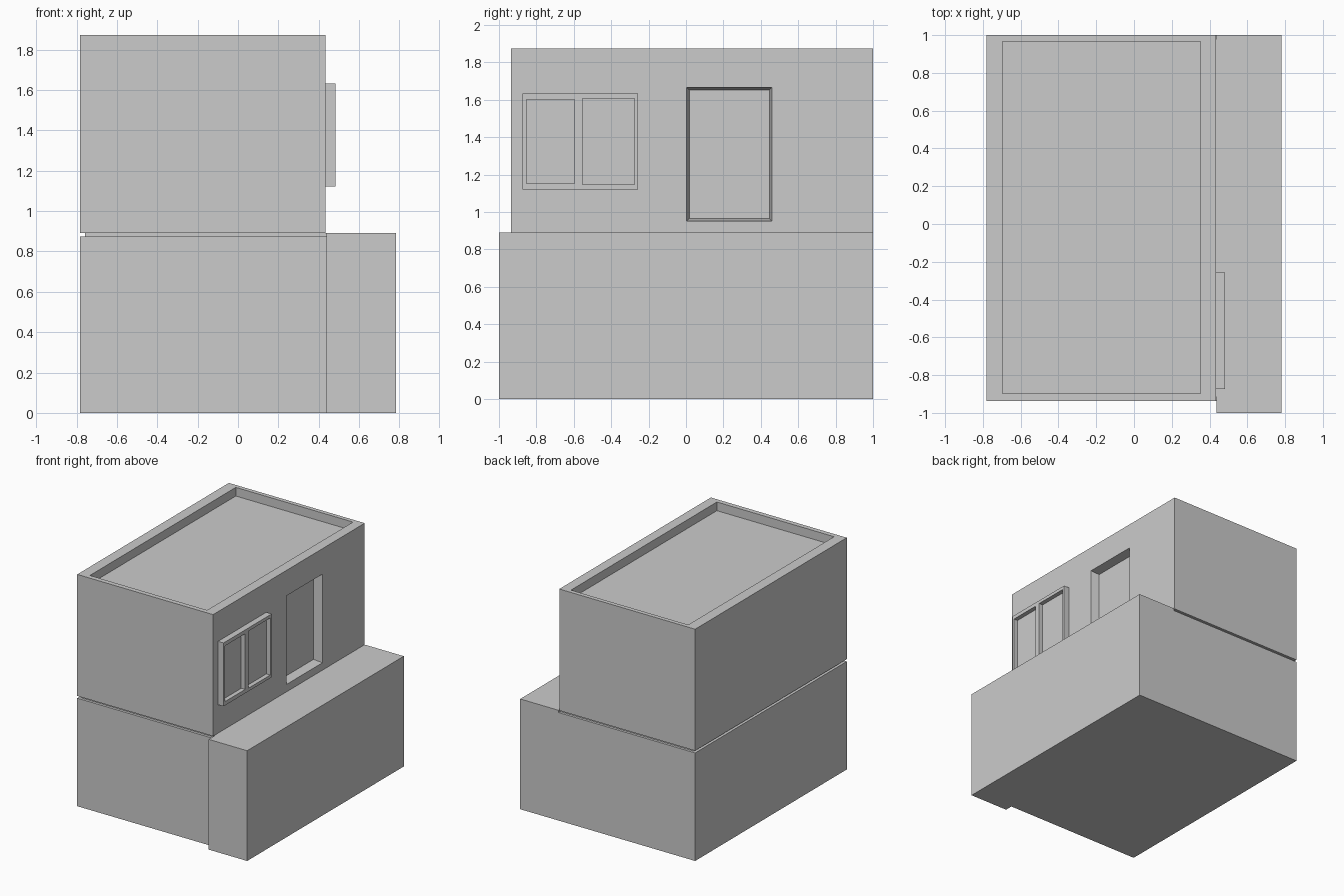
import bpy
import bmesh

if "Cube" in bpy.data.objects:
    bpy.data.objects.remove(bpy.data.objects["Cube"])


def box(name, x, y, z, taper=0.0):
    """Box from (min, max) ranges; taper shrinks the -x end in y and z."""
    bm = bmesh.new()
    bmesh.ops.create_cube(bm, size=1)
    for v in bm.verts:
        t = taper if v.co.x < 0 else 0.0
        hi = [c > 0 for c in v.co]
        v.co = (x[hi[0]],
                y[hi[1]] + (-t if hi[1] else t),
                z[hi[2]] + (-t if hi[2] else t))
    mesh = bpy.data.meshes.new(name)
    bm.to_mesh(mesh)
    bm.free()
    ob = bpy.data.objects.new(name, mesh)
    bpy.context.collection.objects.link(ob)
    return ob


def cut(target, *ranges, taper=0.0):
    """Subtract a box from the target and remove the cutter."""
    cutter = box("cutter", *ranges, taper=taper)
    cutter.hide_render = True
    mod = target.modifiers.new("cut", 'BOOLEAN')
    mod.operation = 'DIFFERENCE'
    mod.solver = 'EXACT'
    mod.object = cutter
    bpy.context.view_layer.objects.active = target
    bpy.ops.object.modifier_apply(modifier=mod.name)
    bpy.data.objects.remove(cutter, do_unlink=True)


WALL = 0.433    # x of the upper storey's right wall

# Ground floor: main block and the taller side block forming the terrace
box("ground_floor", (-0.782, 0.438), (-0.936, 1), (0, 0.873))
box("terrace_block", (0.438, 0.782), (-1, 1), (0, 0.891))

# Recessed shadow gap between the storeys
box("shadow_gap", (-0.757, 0.438), (-0.915, 0.98), (0.873, 0.891))

# Upper storey with sunken roof and tapered door recess
upper = box("upper_floor", (-0.782, WALL), (-0.936, 1), (0.891, 1.873))
cut(upper, (-0.696, 0.352), (-0.897, 0.966), (1.803, 2.0))
depth, extra, slope = 0.07, 0.03, 0.014
grow = slope * extra / depth    # keeps the slope beyond the wall face
cut(upper, (WALL - depth, WALL + extra),
    (0.004 - grow, 0.46 + grow), (0.951 - grow, 1.667 + grow),
    taper=slope + grow)

# Projecting window frame with two sunken panes
frame = box("window_frame", (WALL, 0.482), (-0.873, -0.257), (1.121, 1.633))
cut(frame, (0.447, 0.6), (-0.853, -0.597), (1.152, 1.602))
cut(frame, (0.447, 0.6), (-0.554, -0.276), (1.146, 1.607))
